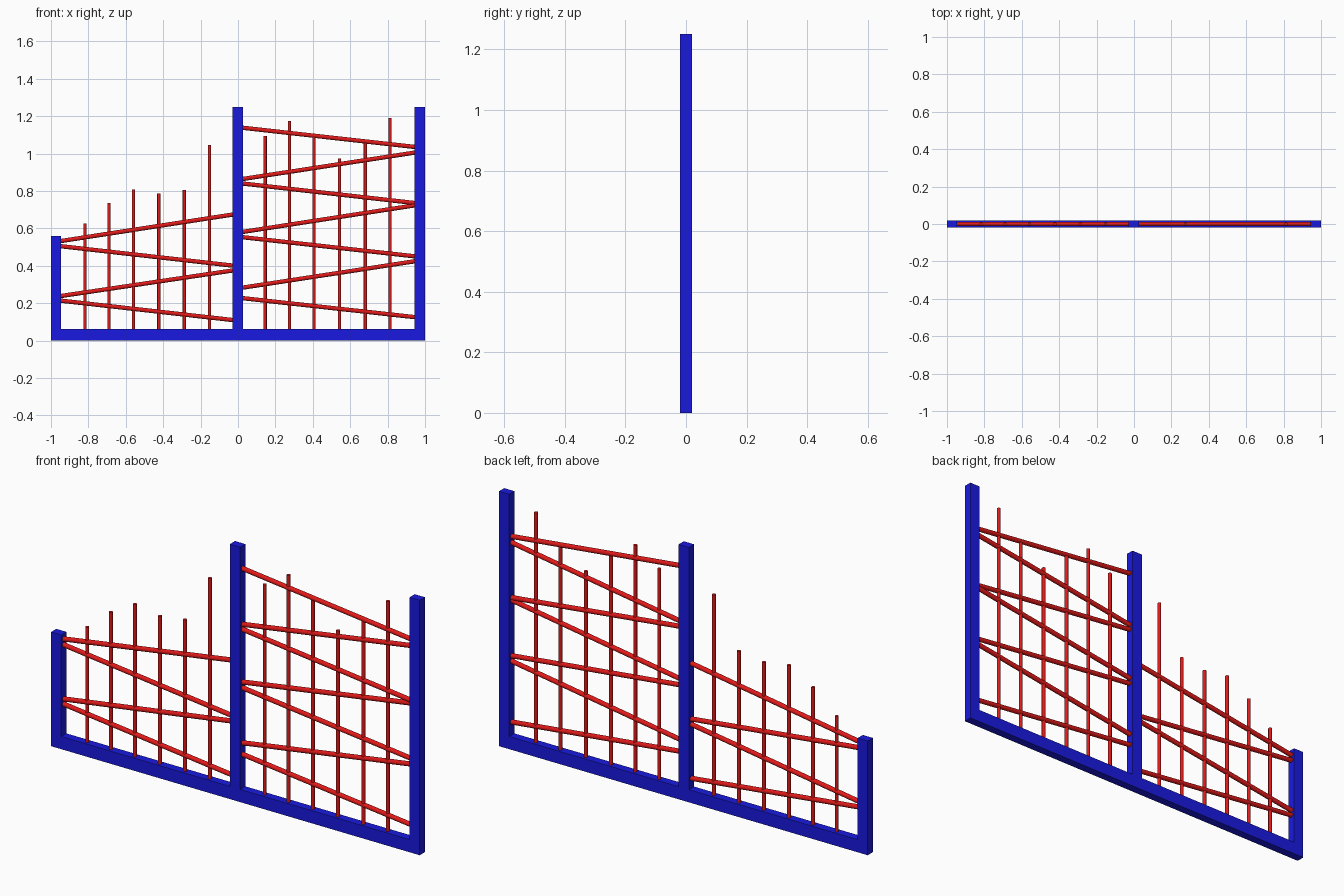
import bpy
from mathutils import Vector

if "Cube" in bpy.data.objects:
    bpy.data.objects.remove(bpy.data.objects["Cube"])


def material(name, color):
    m = bpy.data.materials.new(name)
    m.diffuse_color = color
    m.use_nodes = True
    m.node_tree.nodes["Principled BSDF"].inputs["Base Color"].default_value = m.diffuse_color
    return m


BLUE = material("blue_paint", (0.01, 0.01, 0.75, 1))
RED = material("red_paint", (0.75, 0.01, 0.01, 1))


def box(name, x0, x1, z0, z1, depth=0.04):
    bpy.ops.mesh.primitive_cube_add(size=1, location=((x0 + x1) / 2, 0, (z0 + z1) / 2))
    ob = bpy.context.object
    ob.name = name
    ob.scale = (x1 - x0, depth, z1 - z0)
    bpy.ops.object.transform_apply(location=False, rotation=False, scale=True)
    ob.data.materials.append(BLUE)


def rod(name, a, b, radius):
    a, b = Vector(a), Vector(b)
    d = b - a
    bpy.ops.mesh.primitive_cylinder_add(vertices=16, radius=radius, depth=d.length,
                                        location=(a + b) / 2,
                                        rotation=d.to_track_quat('Z', 'Y').to_euler())
    ob = bpy.context.object
    ob.name = name
    ob.data.materials.append(RED)
    bpy.ops.object.shade_smooth_by_angle()


# Blue frame
box("base_beam", -1, 1, 0, 0.062)
box("left_post", -1, -0.945, 0.062, 0.56)
box("middle_post", -0.03, 0.026, 0.062, 1.25)
box("right_post", 0.945, 1, 0.062, 1.25)

# Zigzag rails: (height at left end, height at right end)
left_rails = [(0.532, 0.674), (0.505, 0.401), (0.238, 0.375), (0.214, 0.110)]
right_rails = [(1.138, 1.035), (0.864, 1.006), (0.840, 0.735), (0.581, 0.724),
               (0.553, 0.450), (0.283, 0.425), (0.227, 0.125)]
for side, x0, x1, rails in (("left", -0.95, -0.028, left_rails),
                            ("right", 0.024, 0.95, right_rails)):
    for i, (za, zb) in enumerate(rails):
        rod(f"{side}_rail_{i + 1}", (x0, 0, za), (x1, 0, zb), 0.0115)

# Upright bars: (x, top height)
bars = [(-0.818, 0.627), (-0.69, 0.735), (-0.559, 0.809), (-0.423, 0.787),
        (-0.287, 0.805), (-0.152, 1.045), (0.145, 1.093), (0.275, 1.174),
        (0.406, 1.1), (0.543, 0.974), (0.681, 1.07), (0.813, 1.19)]
for i, (x, top) in enumerate(bars):
    rod(f"upright_bar_{i + 1}", (x, 0, 0.05), (x, 0, top), 0.0088)
